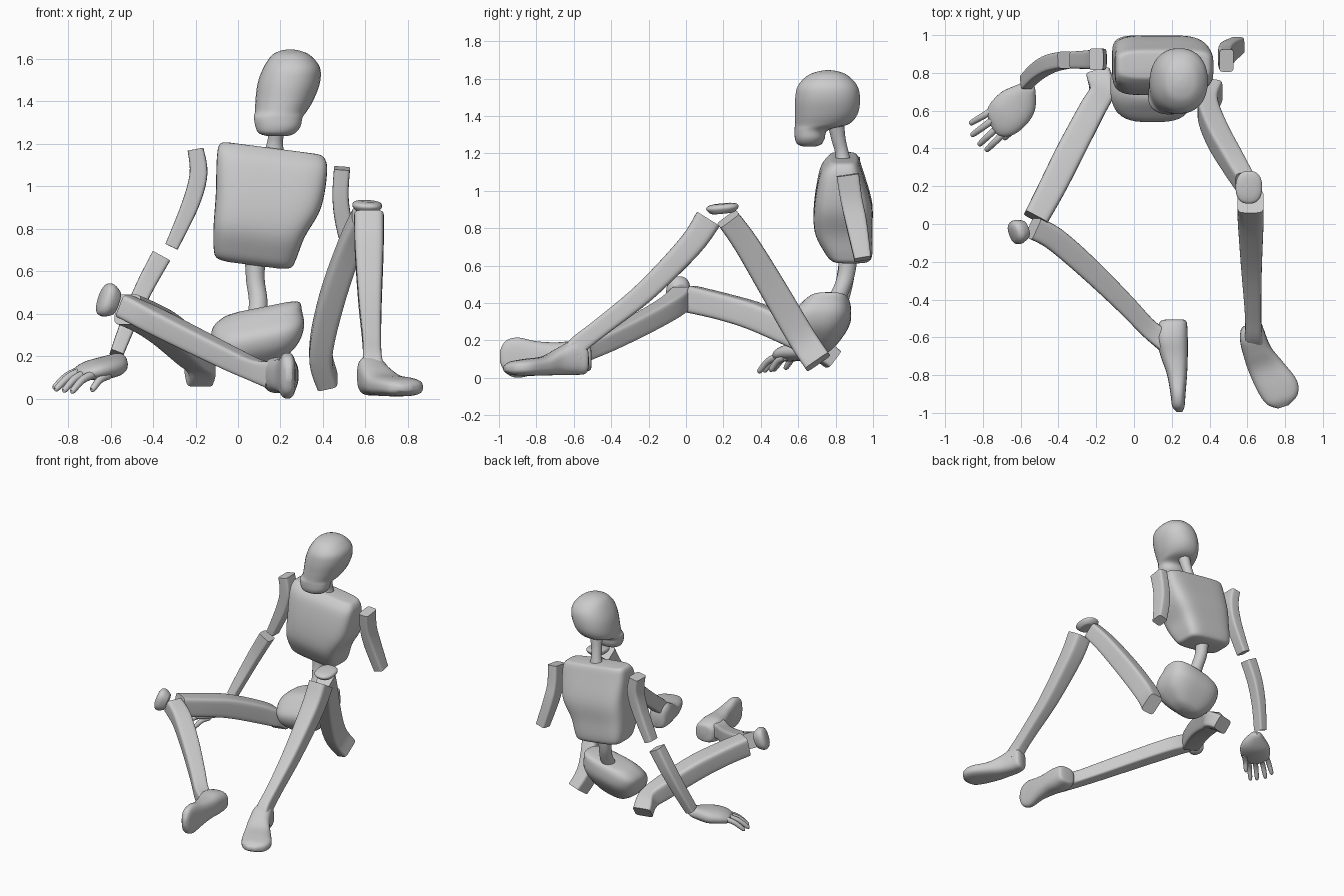
import bpy, bmesh, math
from mathutils import Vector


def spline(rows, k):
    """Catmull-Rom through rows of numbers."""
    out = []
    n = len(rows)
    for i in range(n - 1):
        p0, p1, p2, p3 = (rows[max(i - 1, 0)], rows[i], rows[i + 1], rows[min(i + 2, n - 1)])
        for j in range(k):
            t = j / k
            out.append([0.5 * (2 * b + (c - a) * t + (2 * a - 5 * b + 4 * c - d) * t * t
                               + (3 * b - a - 3 * c + d) * t ** 3)
                        for a, b, c, d in zip(p0, p1, p2, p3)])
    out.append(list(rows[-1]))
    return out


def loft(name, rows, u=None, v=None, ref=None, power=2.0, sides=28, k=5, angle=38):
    """Rows are x, y, z, half width, half depth. Fixed axes u, v or a frame following the path."""
    rows = spline(rows, k)
    pts = [Vector(r[:3]) for r in rows]
    bm = bmesh.new()
    rings = []
    for i, r in enumerate(rows):
        if ref:
            t = (pts[min(i + 1, len(pts) - 1)] - pts[max(i - 1, 0)]).normalized()
            d = Vector(ref)
            b = (d - t * d.dot(t)).normalized()
            a = b.cross(t)
        else:
            a, b = Vector(u), Vector(v)
        ring = []
        for s in range(sides):
            q = 2 * math.pi * (s + 0.5) / sides
            c, e = math.cos(q), math.sin(q)
            c = math.copysign(abs(c) ** (2 / power), c)
            e = math.copysign(abs(e) ** (2 / power), e)
            ring.append(bm.verts.new(pts[i] + a * (c * r[3]) + b * (e * r[4])))
        rings.append(ring)
    for p, q in zip(rings, rings[1:]):
        for s in range(sides):
            n = (s + 1) % sides
            bm.faces.new((p[s], p[n], q[n], q[s]))
    bm.faces.new(rings[0])
    bm.faces.new(rings[-1])
    bmesh.ops.recalc_face_normals(bm, faces=bm.faces)
    me = bpy.data.meshes.new(name)
    bm.to_mesh(me)
    bm.free()
    ob = bpy.data.objects.new(name, me)
    bpy.context.collection.objects.link(ob)
    bpy.ops.object.select_all(action='DESELECT')
    ob.select_set(True)
    bpy.context.view_layer.objects.active = ob
    bpy.ops.object.shade_smooth_by_angle(angle=math.radians(angle))
    return ob


X, Y, Z = (1, 0, 0), (0, 1, 0), (0, 0, 1)

# Head with jaw in front and rounded skull behind
loft("head", [(.185, .66, 1.237, .05, .035), (.183, .66, 1.25, .085, .065),
              (.188, .662, 1.28, .106, .08), (.19, .67, 1.325, .115, .09),
              (.203, .725, 1.355, .123, .143), (.22, .75, 1.41, .138, .168),
              (.24, .757, 1.49, .147, .174), (.253, .757, 1.56, .133, .16),
              (.25, .758, 1.615, .093, .11), (.247, .76, 1.638, .048, .055),
              (.246, .76, 1.645, .008, .01)],
     u=X, v=Y, power=2.2, sides=36, angle=60)

# Neck
loft("neck", [(.20, .80, 1.37, .045, .045), (.185, .815, 1.28, .038, .038),
              (.175, .832, 1.21, .037, .036), (.17, .84, 1.15, .05, .045)], ref=Y)

# Chest block, tilted down to the left side
loft("chest", [(.16, .84, 1.18, .20, .055), (.16, .84, 1.168, .245, .08),
               (.16, .83, 1.10, .26, .115), (.143, .84, .93, .248, .155),
               (.10, .842, .79, .215, .154), (.08, .868, .685, .195, .13),
               (.075, .88, .64, .175, .105), (.075, .88, .628, .12, .065)],
     u=(1, 0, -.13), v=Y, power=4.5, sides=44, angle=50)

# Spine
loft("spine", [(.09, .77, .36, .047, .047), (.095, .825, .46, .044, .044),
               (.082, .858, .56, .044, .046), (.08, .87, .69, .05, .052)], ref=Y)

# Pelvis bowl, higher on the left side
loft("pelvis", [(.10, .70, .14, .05, .04), (.10, .70, .16, .11, .08),
                (.10, .695, .225, .185, .14), (.097, .71, .30, .215, .168),
                (.09, .742, .37, .212, .14), (.11, .76, .418, .18, .105),
                (.12, .76, .432, .12, .06)],
     u=(1, 0, .2), v=Y, power=3, sides=36, angle=60)

# Upper arms and the one forearm
limb = dict(power=6)
loft("right_upper_arm", [(-.20, .872, 1.175, .038, .058), (-.186, .872, 1.06, .042, .056),
                         (-.222, .87, .92, .041, .05), (-.313, .868, .715, .032, .045)],
     ref=Y, **limb)
loft("left_upper_arm", [(.49, .865, 1.085, .038, .06), (.483, .885, .95, .038, .058),
                        (.50, .912, .82, .04, .056), (.548, .945, .635, .038, .045)],
     ref=Y, **limb)
loft("right_forearm", [(-.362, .868, .67, .047, .045), (-.44, .85, .525, .043, .045),
                       (-.51, .81, .37, .038, .043), (-.572, .752, .21, .032, .04)],
     ref=Y, **limb)

# Right hand resting on the ground
loft("right_palm", [(-.55, .735, .19, .02, .02), (-.56, .72, .18, .045, .036),
                    (-.61, .645, .15, .10, .05), (-.675, .575, .135, .108, .046),
                    (-.725, .535, .12, .088, .035), (-.75, .52, .11, .045, .018)],
     ref=Z, power=2.3, angle=60)
for i, (b, t) in enumerate([((-.735, .61, .135), (-.87, .53, .05)), ((-.735, .56, .13), (-.862, .467, .042)),
                            ((-.715, .52, .12), (-.823, .417, .036)), ((-.68, .49, .115), (-.785, .387, .032)),
                            ((-.61, .53, .11), (-.69, .45, .04))]):
    b, t = Vector(b), Vector(t)
    m = b.lerp(t, .5) + Vector((0, 0, .015))
    n = b.lerp(t, .93)
    loft(f"right_finger_{i + 1}", [(*b, .02, .02), (*m, .018, .018), (*n, .014, .014), (*t, .003, .003)],
         ref=Z, sides=12, k=4, angle=60)

# Thighs, with the hip ends bent outwards
loft("right_thigh", [(-.185, .785, .10, .065, .055), (-.172, .70, .165, .065, .06),
                     (-.225, .60, .225, .07, .07), (-.34, .38, .325, .074, .072),
                     (-.43, .20, .38, .072, .07), (-.52, .03, .42, .066, .072)],
     ref=Z, **limb)
loft("left_thigh", [(.42, .705, .085, .075, .05), (.39, .615, .22, .075, .055),
                    (.44, .475, .46, .073, .058), (.525, .325, .71, .067, .055),
                    (.585, .225, .85, .062, .05)],
     ref=X, **limb)

# Shins
loft("right_shin", [(-.535, -.02, .435, .06, .056), (-.42, -.08, .38, .063, .057),
                    (-.24, -.235, .29, .06, .055), (-.05, -.42, .195, .053, .052),
                    (.08, -.555, .135, .05, .05), (.17, -.62, .11, .06, .065)],
     ref=Z, **limb)
loft("left_shin", [(.617, .12, .85, .072, .07), (.618, .02, .705, .066, .068),
                   (.622, -.22, .46, .057, .055), (.63, -.45, .275, .05, .044),
                   (.633, -.57, .18, .052, .045), (.64, -.61, .12, .06, .055)],
     ref=X, **{**limb, "power": 5})

# Knee caps: flattened discs
for name, c, axis, r, h, ref in (("right_knee_cap", (-.61, -.04, .462), (-.85, -.3, .3), .072, .042, Z),
                                 ("left_knee_cap", (.608, .195, .905), (.05, -.1, 1), .078, .026, Y)):
    a = Vector(axis).normalized()
    c = Vector(c)
    prof = [(-1, .5), (-.9, .72), (-.2, .95), (.3, 1), (.75, .88), (1, .55)]
    loft(name, [(*(c + a * (h * s)), r * w * .9, r * w * 1.12) for s, w in prof],
         ref=ref, power=2.4, k=3)

# Right foot lying on its side, sole facing +x
loft("right_foot", [(.215, -.505, .10, .04, .04), (.207, -.52, .105, .072, .068),
                    (.20, -.60, .11, .085, .085), (.213, -.70, .11, .072, .08),
                    (.228, -.80, .108, .053, .088), (.233, -.90, .108, .04, .108),
                    (.235, -.965, .112, .033, .085), (.24, -.995, .115, .015, .03)],
     u=X, v=Z, power=2.8, angle=60)

# Left foot flat on the ground
loft("left_foot", [(.615, -.53, .09, .035, .05), (.62, -.545, .10, .058, .08),
                   (.628, -.60, .108, .07, .093), (.655, -.68, .088, .078, .073),
                   (.70, -.76, .064, .095, .052), (.76, -.86, .056, .108, .045),
                   (.785, -.93, .052, .085, .036), (.79, -.968, .05, .03, .015)],
     u=(.95, .3, 0), v=Z, power=2.8, angle=60)
